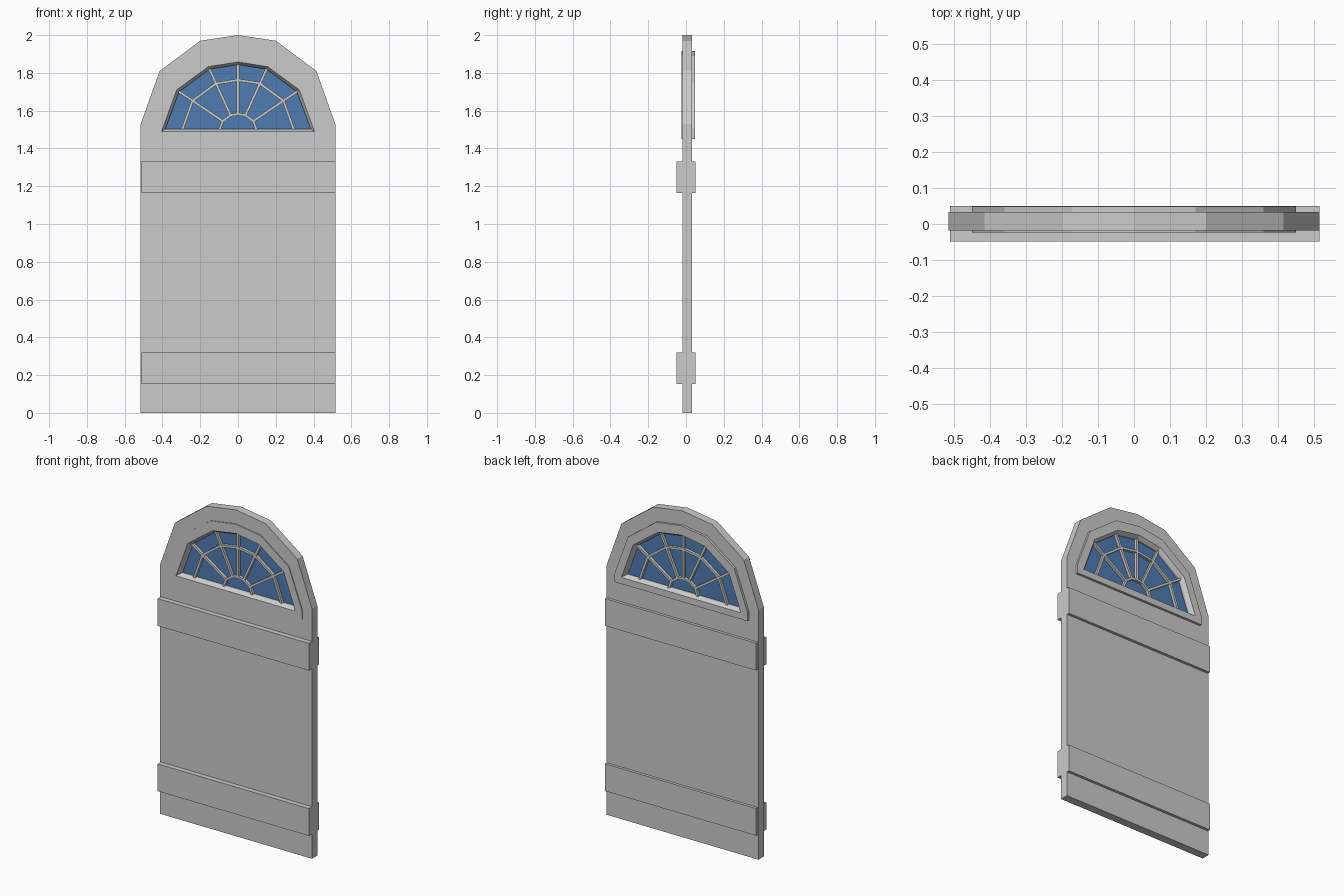
import bpy, bmesh, math
from mathutils import Vector

if "Cube" in bpy.data.objects:
    bpy.data.objects.remove(bpy.data.objects["Cube"])

glass_mat = bpy.data.materials.new("blue_glass")
glass_mat.diffuse_color = (0.08, 0.2, 0.45, 1)
glass_mat.use_nodes = True
glass_mat.node_tree.nodes["Principled BSDF"].inputs["Base Color"].default_value = glass_mat.diffuse_color


def finish(name, bm, mat=None):
    bmesh.ops.recalc_face_normals(bm, faces=bm.faces)
    me = bpy.data.meshes.new(name)
    bm.to_mesh(me)
    bm.free()
    ob = bpy.data.objects.new(name, me)
    bpy.context.collection.objects.link(ob)
    if mat:
        me.materials.append(mat)
    return ob


def arch(half):
    """Mirror a right-hand half outline (bottom to top, ending on x = 0)."""
    return half + [(-x, z) for x, z in reversed(half[:-1])]


def loft(name, loops):
    """Join equal-length closed loops of (outline, y) into a closed band."""
    bm = bmesh.new()
    rings = [[bm.verts.new((x, y, z)) for x, z in pts] for pts, y in loops]
    n = len(rings[0])
    for a, b in zip(rings, rings[1:] + rings[:1]):
        for i in range(n):
            j = (i + 1) % n
            bm.faces.new((a[i], a[j], b[j], b[i]))
    return finish(name, bm)


def box(name, x0, x1, y0, y1, z0, z1):
    bm = bmesh.new()
    bmesh.ops.create_cube(bm, size=1)
    for v in bm.verts:
        v.co = ((x0 + x1) / 2 + v.co.x * (x1 - x0), (y0 + y1) / 2 + v.co.y * (y1 - y0),
                (z0 + z1) / 2 + v.co.z * (z1 - z0))
    return finish(name, bm)


def bar(name, p, q, w=0.014, y0=-0.004, y1=0.03):
    """Glazing bar between two (x, z) points."""
    p, q = Vector(p), Vector(q)
    d = (q - p).normalized()
    s = Vector((-d.y, d.x)) * w / 2
    pts = [p + s, q + s, q - s, p - s]
    bm = bmesh.new()
    f = [bm.verts.new((c.x, y0, c.y)) for c in pts]
    b = [bm.verts.new((c.x, y1, c.y)) for c in pts]
    bm.faces.new(f)
    bm.faces.new(b)
    for i in range(4):
        j = (i + 1) % 4
        bm.faces.new((f[i], f[j], b[j], b[i]))
    return finish(name, bm)


# outlines
door = arch([(0.515, 0), (0.515, 1.53), (0.415, 1.81), (0.2, 1.97), (0, 2.0)])
trim = arch([(0.45, 1.45), (0.45, 1.505), (0.36, 1.75), (0.17, 1.89), (0, 1.915)])
opening = arch([(0.405, 1.49), (0.404, 1.492), (0.325, 1.71), (0.157, 1.833), (0, 1.858)])
inner = arch([(0.385, 1.503), (0.384, 1.505), (0.312, 1.7), (0.15, 1.82), (0, 1.843)])

# door slab with window hole
loft("door_slab", [(door, -0.018), (door, 0.033), (trim, 0.033), (trim, -0.018)])

# window surround, with sloping reveals
loft("window_frame", [(trim, -0.023), (trim, 0.048), (opening, 0.048),
                      (inner, 0.025), (inner, 0.0), (opening, -0.023)])

# glass
bm = bmesh.new()
bm.faces.new([bm.verts.new((x, 0.013, z)) for x, z in inner])
finish("window_glass", bm, glass_mat)

# fan of glazing bars
C = (0, 1.49)
rays = [(0.325, 0.22), (0.157, 0.343), (0, 0.368), (-0.157, 0.343), (-0.325, 0.22)]
for x, z in rays:
    bar("fan_spoke", (x * 0.25, C[1] + z * 0.25), (x * 0.97, C[1] + z * 0.97))
full = [(0.4, 0.01)] + rays + [(-0.4, 0.01)]
for s, name in ((0.74, "middle_arc_bar"), (0.25, "inner_arc_bar")):
    for a, b in zip(full, full[1:]):
        bar(name, (a[0] * s, C[1] + a[1] * s), (b[0] * s, C[1] + b[1] * s))

# cross straps through both faces
for z in (0.152, 1.165):
    box("cross_strap", -0.51, 0.515, -0.049, 0.05, z, z + 0.167)
